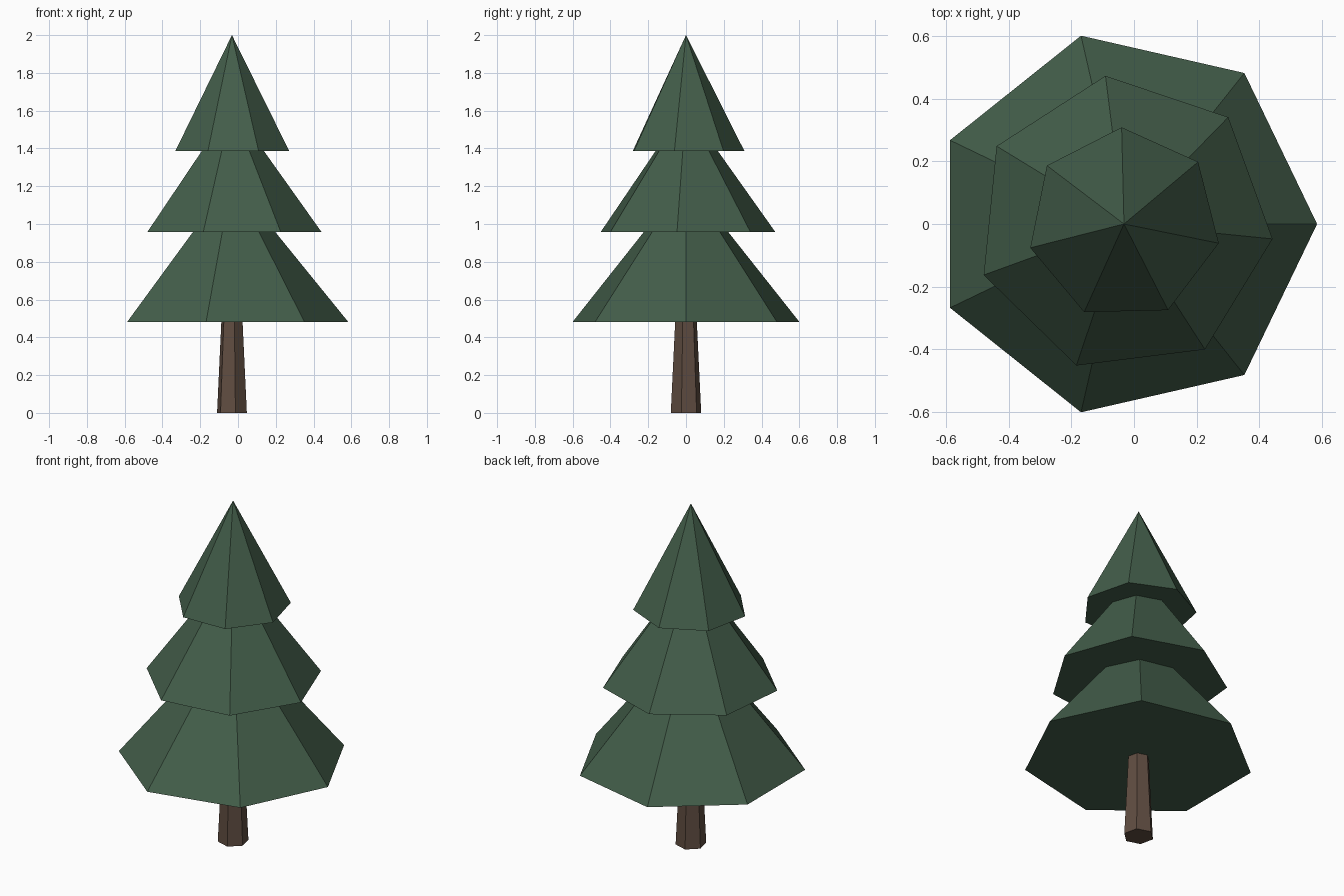
import bpy, bmesh, math

if "Cube" in bpy.data.objects:
    bpy.data.objects.remove(bpy.data.objects["Cube"])

CX = -0.032  # trunk axis, offset so the bounds are centred


def material(name, rgb):
    m = bpy.data.materials.new(name)
    m.diffuse_color = (*rgb, 1.0)
    m.use_nodes = True
    m.node_tree.nodes["Principled BSDF"].inputs["Base Color"].default_value = m.diffuse_color
    return m


def taper(name, mat, sides, angle, r0, z0, r1, z1):
    """Flat-shaded cone or frustum; r1 = 0 gives a point."""
    bm = bmesh.new()

    def ring(r, z):
        return [bm.verts.new((CX + r * math.cos(angle + i * math.tau / sides),
                              r * math.sin(angle + i * math.tau / sides), z))
                for i in range(sides)]

    low = ring(r0, z0)
    bm.faces.new(low[::-1])
    if r1 > 0:
        high = ring(r1, z1)
        bm.faces.new(high)
    else:
        tip = bm.verts.new((CX, 0, z1))
    for i in range(sides):
        j = (i + 1) % sides
        if r1 > 0:
            bm.faces.new((low[i], low[j], high[j], high[i]))
        else:
            bm.faces.new((low[i], low[j], tip))
    mesh = bpy.data.meshes.new(name)
    bm.to_mesh(mesh)
    bm.free()
    mesh.materials.append(mat)
    ob = bpy.data.objects.new(name, mesh)
    bpy.context.collection.objects.link(ob)
    return ob


bark = material("brown bark", (0.115, 0.073, 0.052))
needles = material("dark green needles", (0.056, 0.111, 0.068))

# Six-sided tapering trunk, its top hidden in the lowest tier
taper("trunk", bark, 6, -0.3, 0.0825, 0.0, 0.0555, 0.55)

# Three seven-sided foliage cones, each twisted a little further
tiers = [("lower_foliage", 0.617, 0.48, 1.24),
         ("middle_foliage", 0.477, 0.957, 1.624),
         ("top_foliage", 0.309, 1.387, 2.0)]
for k, (name, radius, base, tip) in enumerate(tiers):
    taper(name, needles, 7, -0.1 * k, radius, base, 0, tip)
